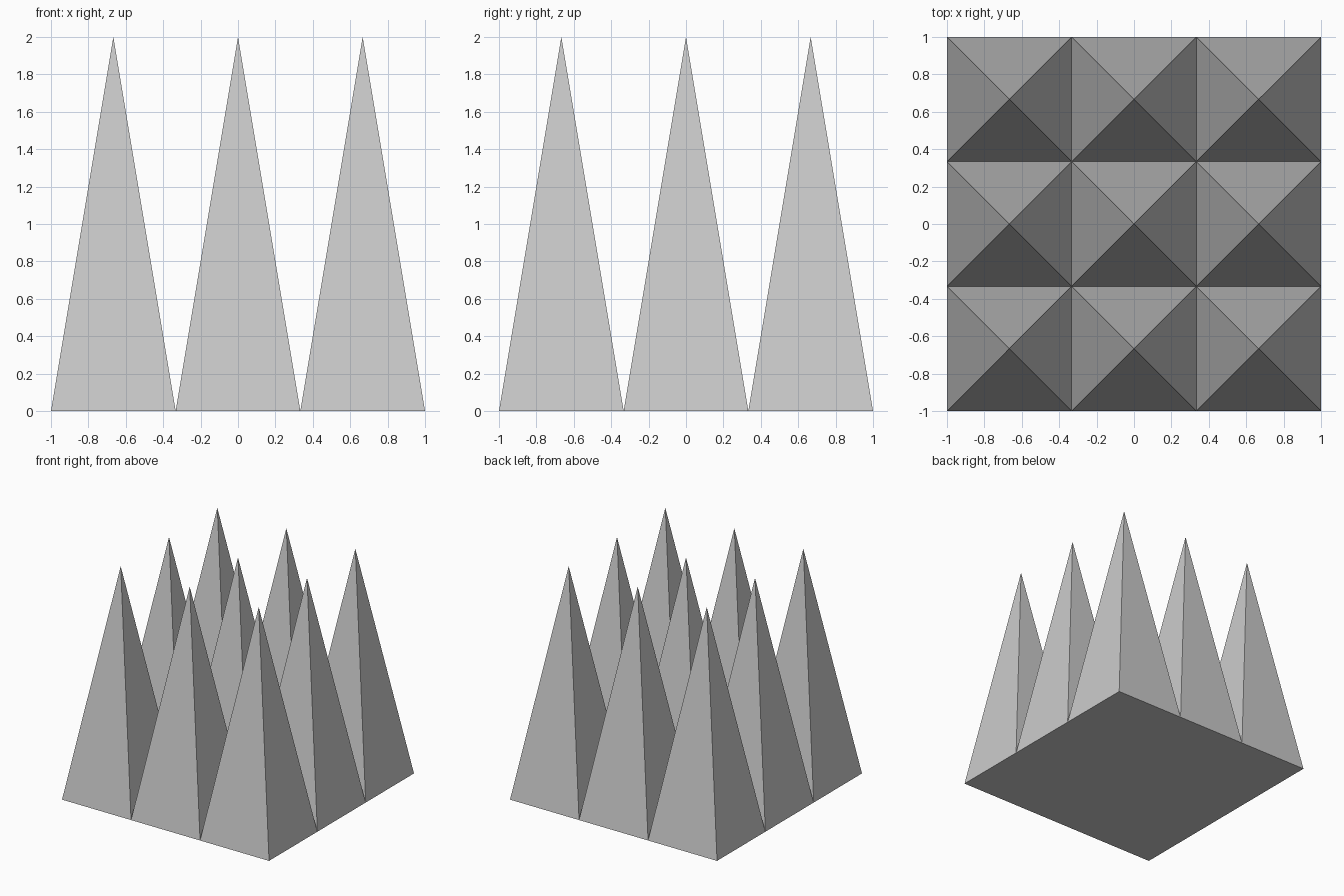
import bpy, bmesh

if "Cube" in bpy.data.objects:
    bpy.data.objects.remove(bpy.data.objects["Cube"])

COUNT, HEIGHT = 3, 2.0

# 3 x 3 grid of square cells, each raised to a point
bm = bmesh.new()
bmesh.ops.create_grid(bm, x_segments=COUNT, y_segments=COUNT, size=1.0)
cells = bm.faces[:]
poked = bmesh.ops.poke(bm, faces=cells)
for apex in poked["verts"]:
    apex.co.z = HEIGHT

# Flat underside closing the outer rim
rim = [e for e in bm.edges if e.is_boundary]
bmesh.ops.holes_fill(bm, edges=rim, sides=0)
bmesh.ops.recalc_face_normals(bm, faces=bm.faces[:])

mesh = bpy.data.meshes.new("pyramid_spikes")
bm.to_mesh(mesh)
bm.free()
bpy.context.collection.objects.link(bpy.data.objects.new("pyramid_spikes", mesh))
